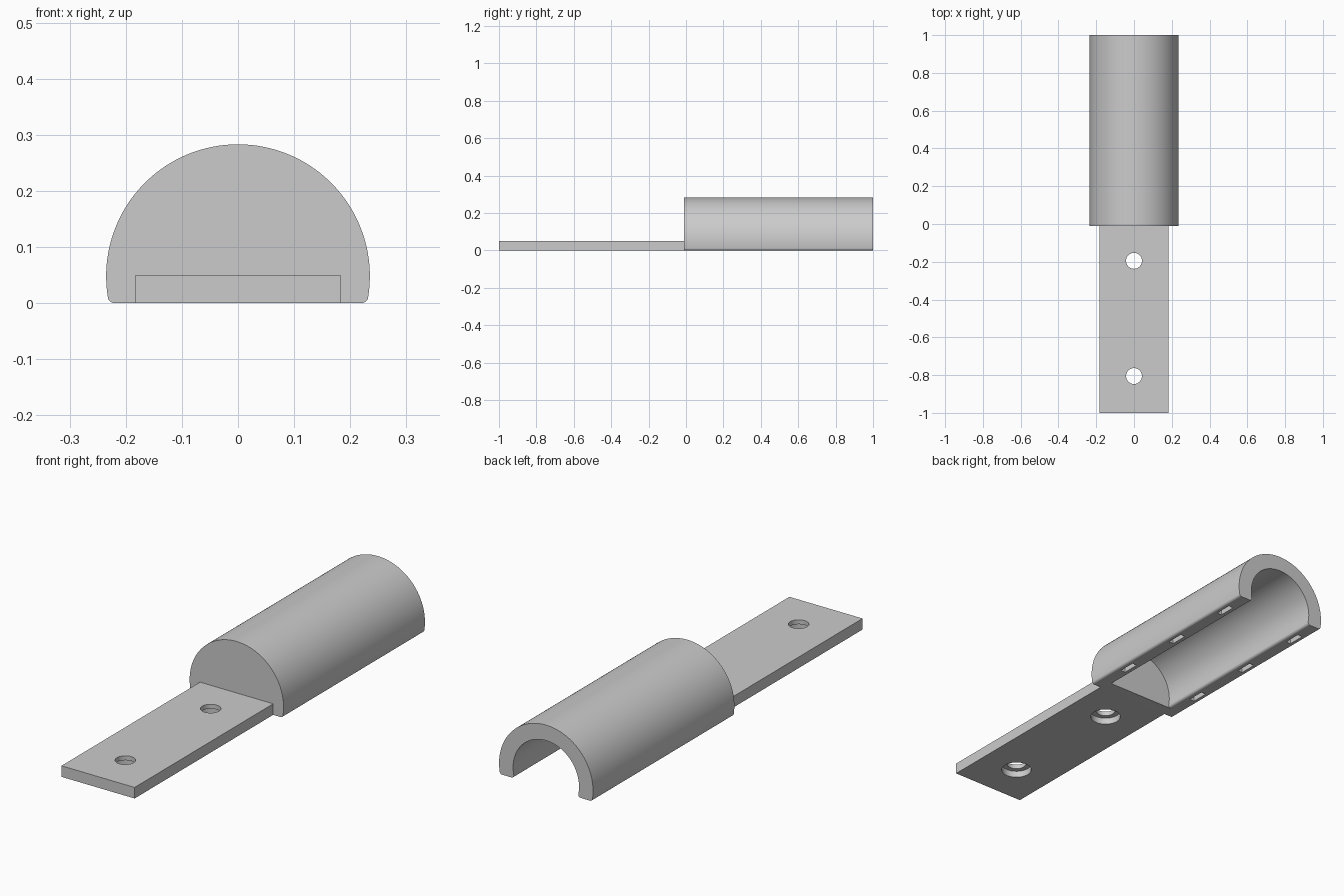
import bpy, bmesh, math
from mathutils import Matrix

cube = bpy.data.objects.get("Cube")
if cube:
    bpy.data.objects.remove(cube, do_unlink=True)

grey = bpy.data.materials.new("light grey")
grey.use_nodes = True
grey.diffuse_color = (0.6, 0.6, 0.6, 1)
grey.node_tree.nodes["Principled BSDF"].inputs["Base Color"].default_value = (0.6, 0.6, 0.6, 1)

AXIS_Z = 0.048   # height of the sleeve axis
LIP = 0.012      # size of the rounded lower edges
FRONT, BACK = -0.01, 1.0


def finish(name, bm):
    bmesh.ops.recalc_face_normals(bm, faces=bm.faces)
    mesh = bpy.data.meshes.new(name)
    bm.to_mesh(mesh)
    bm.free()
    mesh.materials.append(grey)
    obj = bpy.data.objects.new(name, mesh)
    bpy.context.collection.objects.link(obj)
    return obj


def box(name, x0, x1, y0, y1, z0, z1):
    bm = bmesh.new()
    centre = Matrix.Translation(((x0 + x1) / 2, (y0 + y1) / 2, (z0 + z1) / 2))
    size = Matrix.Diagonal((x1 - x0, y1 - y0, z1 - z0, 1))
    bmesh.ops.create_cube(bm, size=1, matrix=centre @ size)
    return finish(name, bm)


def cylinder(name, radius, y, z0, z1):
    bm = bmesh.new()
    bmesh.ops.create_cone(bm, cap_ends=True, segments=48, radius1=radius, radius2=radius,
                          depth=z1 - z0, matrix=Matrix.Translation((0, y, (z0 + z1) / 2)))
    return finish(name, bm)


def arch(name, radius, y0, y1, flare, bottom=0.0):
    """Extruded arch; its lower edges curve inward (flare -1) or outward (flare 1)."""
    drop = math.asin((AXIS_Z - LIP) / radius)
    n = 72
    pts = []
    for i in range(n + 1):
        a = -drop + (math.pi + 2 * drop) * i / n
        pts.append((radius * math.cos(a), AXIS_Z + radius * math.sin(a)))
    edge = pts[0][0]
    foot = []
    for i in range(1, 6):
        t = math.pi / 2 * i / 5
        foot.append((edge + flare * LIP * (1 - math.cos(t)), LIP * (1 - math.sin(t))))
    if bottom < 0:
        foot.append((foot[-1][0], bottom))
    pts = foot[::-1] + pts + [(-x, z) for x, z in foot]
    bm = bmesh.new()
    face = bm.faces.new([bm.verts.new((x, y0, z)) for x, z in pts])
    out = bmesh.ops.extrude_face_region(bm, geom=[face])
    moved = [v for v in out["geom"] if isinstance(v, bmesh.types.BMVert)]
    bmesh.ops.translate(bm, verts=moved, vec=(0, y1 - y0, 0))
    return finish(name, bm)


def combine(target, other, operation):
    mod = target.modifiers.new(operation.lower(), 'BOOLEAN')
    mod.operation, mod.solver, mod.object = operation, 'EXACT', other
    bpy.context.view_layer.objects.active = target
    bpy.ops.object.modifier_apply(modifier=mod.name)
    bpy.data.objects.remove(other, do_unlink=True)


# Half-round sleeve, hollow from the back, with a closed front wall
sleeve = arch("half_round_sleeve", 0.235, FRONT, BACK, -1)
combine(sleeve, arch("bore", 0.165, FRONT + 0.055, BACK + 0.1, 1, -0.05), 'DIFFERENCE')

# Small slots in the underside of both walls
for side in (-1, 1):
    for y in (0.2, 0.53, 0.86):
        x = side * 0.198
        combine(sleeve, box("slot", x - 0.012, x + 0.012, y - 0.04, y + 0.04, -0.05, 0.04),
                'DIFFERENCE')

# Flat mounting plate with two holes, counterbored from below
plate = box("mounting_plate", -0.183, 0.183, -1.0, FRONT, 0, 0.05)
for y in (-0.195, -0.805):
    combine(plate, cylinder("screw_hole", 0.042, y, -0.05, 0.1), 'DIFFERENCE')
    combine(plate, cylinder("counterbore", 0.065, y, -0.05, 0.03), 'DIFFERENCE')

for obj in (sleeve, plate):
    bpy.ops.object.select_all(action='DESELECT')
    obj.select_set(True)
    bpy.context.view_layer.objects.active = obj
    bpy.ops.object.shade_smooth_by_angle(angle=math.radians(30))
